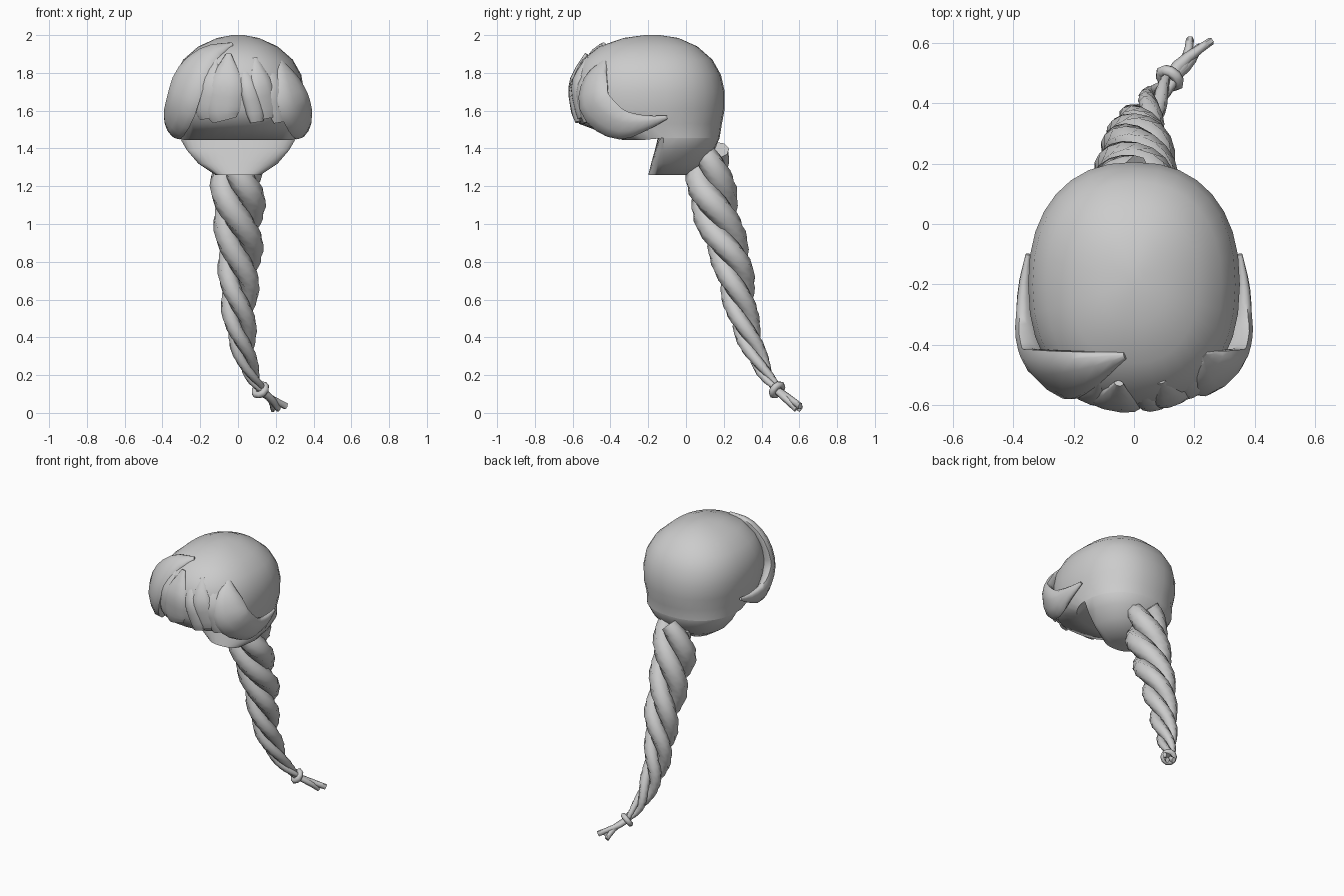
import bpy, bmesh
from math import sin, cos, pi, radians
from mathutils import Vector

cube = bpy.data.objects.get("Cube")
if cube:
    bpy.data.objects.remove(cube)

mat = bpy.data.materials.new("hair grey")
mat.use_nodes = True
grey = (0.6, 0.6, 0.6, 1)
mat.diffuse_color = grey
mat.node_tree.nodes["Principled BSDF"].inputs["Base Color"].default_value = grey


def skin(name, rings, angle):
    """Join equal rings of points into one closed, capped surface."""
    bm = bmesh.new()
    loops = [[bm.verts.new(p) for p in ring] for ring in rings]
    n = len(loops[0])
    for a, b in zip(loops, loops[1:]):
        for i in range(n):
            j = (i + 1) % n
            bm.faces.new((a[i], a[j], b[j], b[i]))
    bm.faces.new(loops[0][::-1])
    bm.faces.new(loops[-1])
    bmesh.ops.recalc_face_normals(bm, faces=bm.faces)
    mesh = bpy.data.meshes.new(name)
    bm.to_mesh(mesh)
    bm.free()
    mesh.materials.append(mat)
    obj = bpy.data.objects.new(name, mesh)
    bpy.context.collection.objects.link(obj)
    bpy.ops.object.select_all(action="DESELECT")
    obj.select_set(True)
    bpy.context.view_layer.objects.active = obj
    bpy.ops.object.shade_smooth_by_angle(angle=radians(angle))


def spline(rows, t):
    """Smooth value through rows of numbers, t running from 0 to 1."""
    s = t * (len(rows) - 1)
    i = min(int(s), len(rows) - 2)
    f = s - i
    p = [Vector(rows[min(max(k, 0), len(rows) - 1)]) for k in range(i - 1, i + 3)]
    return (p[1] * 2 + (p[2] - p[0]) * f + (p[0] * 2 - p[1] * 5 + p[2] * 4 - p[3]) * f * f
            + (p[1] * 3 - p[0] - p[2] * 3 + p[3]) * f ** 3) / 2


def ribbon(name, path, normals, sizes, sides):
    """Flattened tube: sizes hold half width and half thickness."""
    rings = []
    for i, p in enumerate(path):
        tangent = (path[min(i + 1, len(path) - 1)] - path[max(i - 1, 0)]).normalized()
        across = tangent.cross(normals[i]).normalized()
        out = across.cross(tangent)
        w, t = sizes[i]
        rings.append([p + across * w * cos(a) + out * t * sin(a)
                      for a in (2 * pi * k / sides for k in range(sides))])
    skin(name, rings, 65)


# Cap: height, half width, front y, back y, lift of the front edge
cap = [(1.26, .12, -.20, .00, 0), (1.32, .21, -.185, .09, 0), (1.39, .27, -.165, .15, 0),
       (1.455, .308, -.14, .178, .04), (1.456, .308, -.34, .178, -.01),
       (1.53, .328, -.565, .19, 0), (1.61, .345, -.595, .205, 0), (1.70, .35, -.605, .205, 0),
       (1.79, .335, -.59, .185, 0), (1.87, .29, -.55, .14, 0), (1.94, .21, -.46, .06, 0),
       (1.985, .11, -.33, -.04, 0), (2.0, .03, -.22, -.14, 0)]


def cap_ring(z, w, front, back, lift, n=32):
    mid = -.12 if z < 1.5 else max(min(-.2, back - .1), front + .04)
    ring = []
    for k in range(n):
        a = 2 * pi * k / n
        c, s = cos(a), sin(a)
        x = w * abs(c) ** .88 * (1 if c > 0 else -1)
        depth = (back - mid) if s > 0 else (mid - front)
        ring.append((x, mid + depth * abs(s) ** .88 * (1 if s > 0 else -1),
                     z + lift * min(1, max(0, -3 * s))))
    return ring


skin("hair_cap", [cap_ring(*row) for row in cap], 50)


# Locks: x, y, z, half width, half thickness along each path
def lock(name, rows, steps=16):
    pts = [spline(rows, i / steps) for i in range(steps + 1)]
    path = [Vector(p[:3]) for p in pts]
    centre = Vector((0, -.2, 1.66))
    ribbon(name, path, [p - centre for p in path],
           [(max(p[3], .004), max(p[4], .003)) for p in pts], 10)


lock("left_side_lock", [(.225, -.43, 1.86, .02, .012), (.26, -.48, 1.76, .09, .035),
     (.3, -.48, 1.63, .115, .042), (.342, -.36, 1.532, .092, .038),
     (.358, -.22, 1.535, .045, .025), (.35, -.1, 1.565, .01, .008)])
lock("right_side_lock", [(-.03, -.435, 1.95, .012, .012), (-.15, -.475, 1.895, .075, .032),
     (-.25, -.495, 1.78, .115, .04), (-.3, -.48, 1.63, .115, .042),
     (-.342, -.36, 1.532, .092, .038), (-.358, -.22, 1.535, .045, .025),
     (-.35, -.1, 1.565, .01, .008)])

# Fringe: top x, bottom x, half width, top z, bottom z
for i, (x0, x1, w, z0, z1) in enumerate([(-.12, -.17, .06, 1.88, 1.56),
                                         (-.05, -.08, .085, 1.9, 1.55),
                                         (.02, .09, .045, 1.86, 1.54),
                                         (.09, .15, .06, 1.88, 1.56),
                                         (.17, .22, .06, 1.85, 1.54)]):
    mid, low = (x0 + x1) / 2, -.588 + x1 * x1 * 1.4
    lock("fringe_lock_%d" % (i + 1),
         [(x0, -.53 + x0 * x0 * 1.4, z0, .015, .01),
          (mid, -.597 + mid * mid * 1.4, (z0 + z1) / 2 + .03, w, .024),
          (x1, low, z1 + .06, w * 1.1, .028), (x1 + .01, low + .005, z1, w * .8, .014)], 10)

# Braid: centre x, y, z and radius from nape to band
core = [(.01, .12, 1.38, .12), (0, .13, 1.2, .15), (.005, .178, 1.0, .137),
        (.01, .245, .8, .122), (.005, .283, .6, .103), (.02, .335, .4, .08),
        (.065, .415, .22, .05), (.125, .485, .12, .027)]
STEPS = 36
for s in range(3):
    path, normals, sizes = [], [], []
    for i in range(STEPS + 1):
        t = i / STEPS
        c = spline(core, t)
        turn = 2 * pi * (1.85 * t + .3 * t * t + s / 3) - 2.6
        out = Vector((cos(turn), .8 * sin(turn), .2 * sin(turn)))
        path.append(Vector(c[:3]) + out * c[3] * .54)
        normals.append(out)
        sizes.append((c[3] * .49, c[3] * .47))
    ribbon("braid_strand_%d" % (s + 1), path, normals, sizes, 8)

# Tie band around the braid end
axis = Vector((.5, .65, -.58)).normalized()
bpy.ops.mesh.primitive_torus_add(major_radius=.034, minor_radius=.019, major_segments=10,
                                 minor_segments=6, location=(.118, .482, .122),
                                 rotation=axis.to_track_quat("Z", "Y").to_euler())
band = bpy.context.object
band.name = "tie_band"
band.data.materials.append(mat)
bpy.ops.object.shade_smooth_by_angle(angle=radians(65))

# Loose tails below the band
for i, end in enumerate([(.255, .605, .035), (.185, .61, .018), (.215, .585, .02)]):
    rows = [(.11, .47, .13), (.16 + .01 * i, .535, .085 - .008 * i), end]
    path = [spline(rows, k / 5) for k in range(6)]
    ribbon("tail_%d" % (i + 1), path, [Vector((0, 0, 1))] * 6,
           [(.018 + .005 * sin(k), .019) for k in range(6)], 6)
